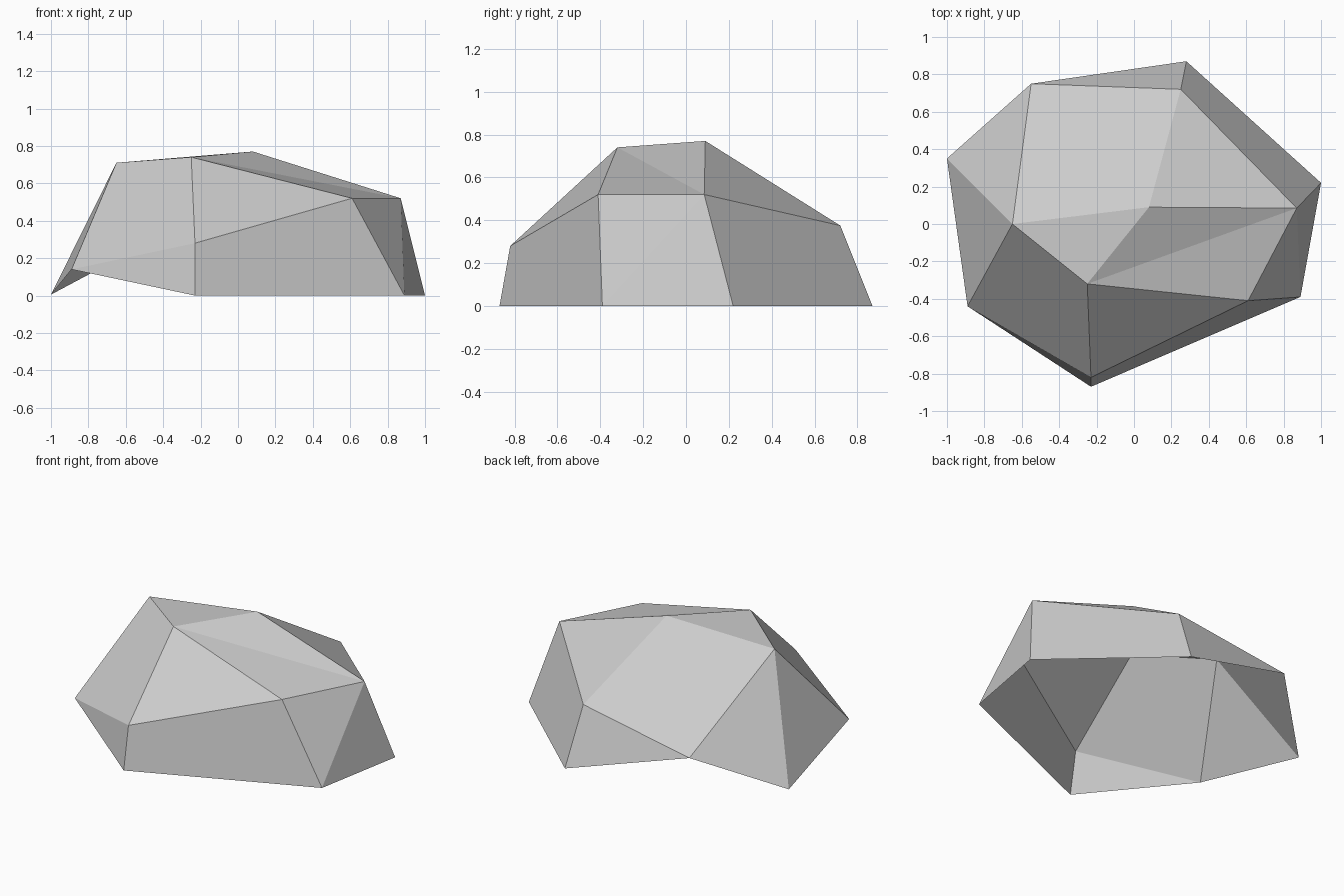
import bpy
import bmesh

default_cube = bpy.data.objects.get("Cube")
if default_cube:
    bpy.data.objects.remove(default_cube, do_unlink=True)


def make_material(name, color):
    material = bpy.data.materials.new(name)
    material.use_nodes = True
    material.diffuse_color = color
    for node in material.node_tree.nodes:
        if node.type == 'BSDF_PRINCIPLED':
            node.inputs["Base Color"].default_value = color
    return material


# Corners of the boulder: open rim, sloping shoulder, crown
rim = {
    "west": (-1.0, 0.35, 0.005),
    "northwest": (-0.55, 0.75, 0.245),
    "north": (0.28, 0.87, 0),
    "east": (1.0, 0.22, 0),
    "southeast": (0.89, -0.39, 0),
    "south": (-0.23, -0.87, 0),
    "southwest": (-0.89, -0.44, 0.14),
}
shoulder = {
    "north_ledge": (0.25, 0.72, 0.375),
    "east_ledge": (0.87, 0.085, 0.52),
    "southeast_ledge": (0.61, -0.41, 0.52),
    "south_ledge": (-0.23, -0.82, 0.28),
}
crown = {
    "west_peak": (-0.65, 0.0, 0.71),
    "south_peak": (-0.25, -0.32, 0.74),
    "top_peak": (0.08, 0.09, 0.77),
}

# Facets, counter-clockwise from outside; the underside stays open
facets = [
    "west_peak south_peak top_peak",
    "west_peak top_peak north_ledge northwest",
    "top_peak east_ledge north_ledge",
    "top_peak south_peak east_ledge",
    "south_peak southeast_ledge east_ledge",
    "south_peak south_ledge southeast_ledge",
    "west_peak southwest south_ledge south_peak",
    "southwest south south_ledge",
    "south southeast southeast_ledge south_ledge",
    "southeast east_ledge southeast_ledge",
    "southeast east east_ledge",
    "east north north_ledge east_ledge",
    "north northwest north_ledge",
    "northwest west west_peak",
    "west southwest west_peak",
]

bm = bmesh.new()
corners = {}
for ring in (rim, shoulder, crown):
    for name, position in ring.items():
        corners[name] = bm.verts.new(position)
for facet in facets:
    bm.faces.new([corners[name] for name in facet.split()]).smooth = False

mesh = bpy.data.meshes.new("boulder")
bm.to_mesh(mesh)
bm.free()
mesh.materials.append(make_material("stone grey", (0.6, 0.6, 0.6, 1)))
boulder = bpy.data.objects.new("boulder", mesh)
bpy.context.collection.objects.link(boulder)
